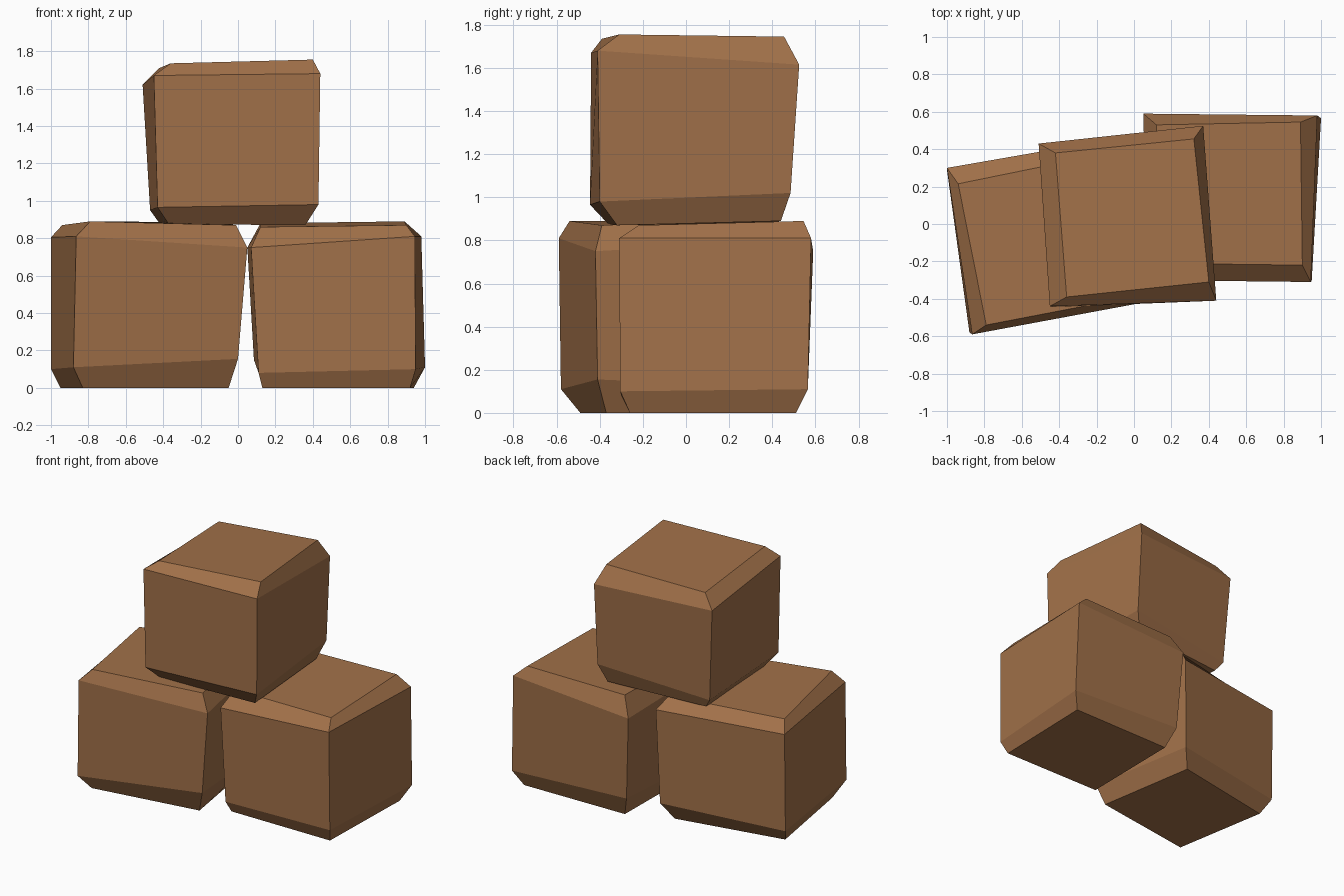
import bpy
import bmesh

wood = bpy.data.materials.new("warm brown")
wood.diffuse_color = (0.36, 0.165, 0.067, 1)


def block(name, *rings):
    """Worn block: four-cornered rings, bottom to top, bridged and capped.
    Corners run front left, front right, back right, back left."""
    bm = bmesh.new()
    loops = [[bm.verts.new(p) for p in ring] for ring in rings]
    for low, high in zip(loops, loops[1:]):
        for i in range(4):
            j = (i + 1) % 4
            bm.faces.new((low[i], low[j], high[j], high[i]))
    bm.faces.new(loops[0][::-1])
    bm.faces.new(loops[-1])
    bmesh.ops.recalc_face_normals(bm, faces=bm.faces)
    mesh = bpy.data.meshes.new(name)
    bm.to_mesh(mesh)
    bm.free()
    mesh.materials.append(wood)
    obj = bpy.data.objects.new(name, mesh)
    bpy.context.collection.objects.link(obj)
    return obj


# Each ring: bottom, lower shoulder, upper shoulder, top
block("left_block",
      [(-.83, -.49, 0), (-.05, -.37, 0), (-.17, .37, 0), (-.95, .22, 0)],
      [(-.88, -.58, .11), (0, -.41, .155), (-.10, .44, .12), (-1, .29, .10)],
      [(-.865, -.59, .81), (.05, -.42, .75), (-.08, .46, .80), (-1, .30, .805)],
      [(-.79, -.54, .89), (-.01, -.39, .87), (-.13, .38, .885), (-.94, .215, .87)])

block("right_block",
      [(.13, -.26, 0), (.92, -.26, 0), (.94, .51, 0), (.14, .50, 0)],
      [(.11, -.30, .08), (.95, -.305, .10), (1, .565, .11), (.085, .56, .15)],
      [(.07, -.30, .75), (.945, -.31, .81), (.98, .58, .81), (.05, .59, .75)],
      [(.12, -.21, .86), (.90, -.22, .87), (.89, .545, .89), (.12, .53, .88)])

block("top_block",
      [(-.37, -.36, .875), (.36, -.32, .87), (.32, .44, .89), (-.42, .37, .88)],
      [(-.43, -.445, .965), (.43, -.40, .98), (.37, .485, 1.02), (-.47, .40, .95)],
      [(-.45, -.44, 1.67), (.44, -.41, 1.68), (.37, .525, 1.615), (-.51, .43, 1.62)],
      [(-.36, -.39, 1.735), (.40, -.31, 1.755), (.32, .455, 1.745), (-.42, .38, 1.71)])
